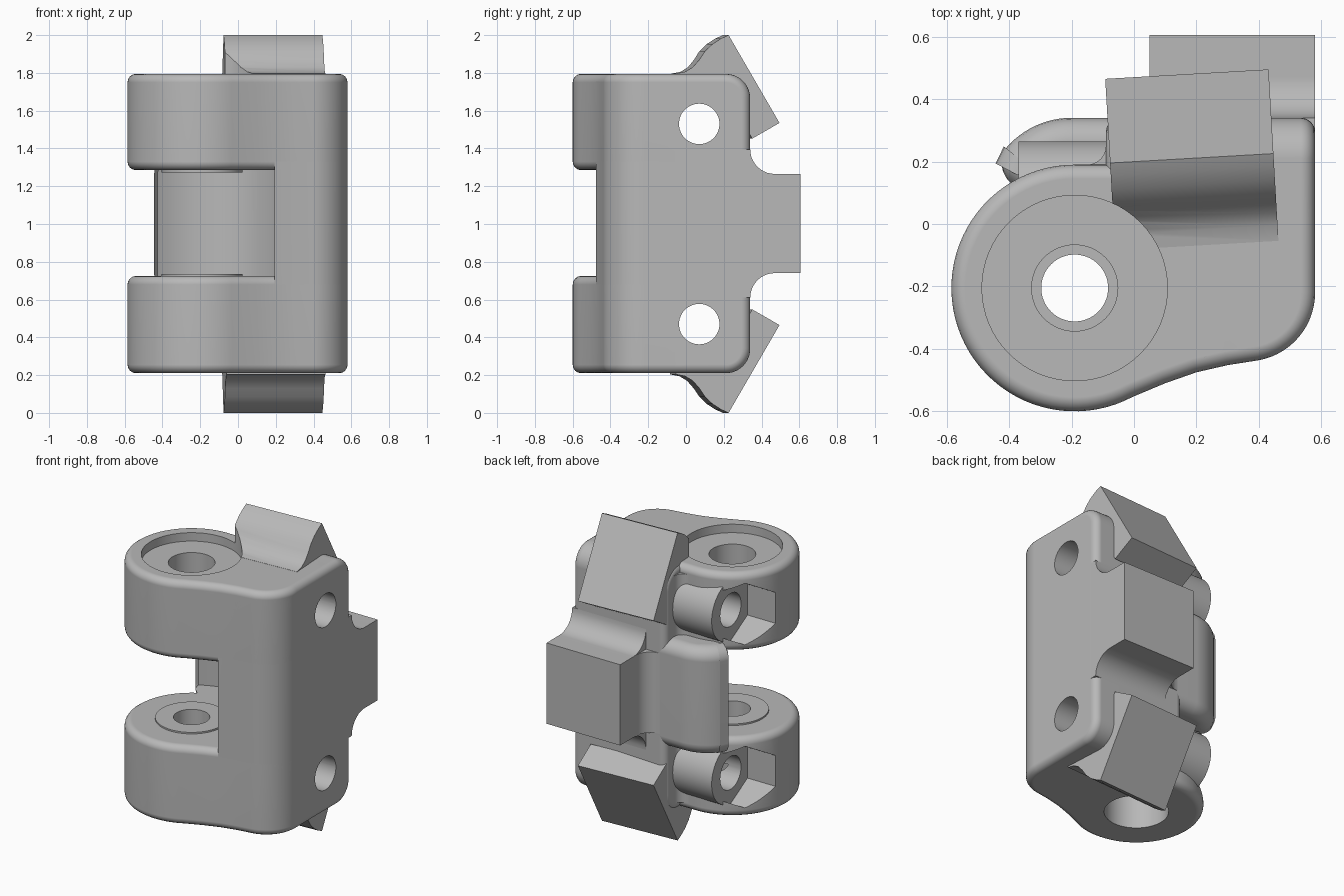
import bpy, bmesh, math
from mathutils import Matrix, Vector

if "Cube" in bpy.data.objects:
    bpy.data.objects.remove(bpy.data.objects["Cube"])

gray = bpy.data.materials.new("plain gray")
gray.use_nodes = True
COLOR = (0.48, 0.48, 0.48, 1)
gray.diffuse_color = COLOR
gray.node_tree.nodes["Principled BSDF"].inputs["Base Color"].default_value = COLOR

HX, HY, R = -0.19, -0.205, 0.395     # hinge axis and knuckle radius
BY, BZ = 0.07, 1.53                  # upper bolt axis
BOT, TOP, GAP_LO, GAP_HI = 0.21, 1.795, 0.725, 1.285


def arc(cx, cy, r, a0, a1, n):
    step = math.radians(a1 - a0) / n
    return [(cx + r * math.cos(math.radians(a0) + i * step),
             cy + r * math.sin(math.radians(a0) + i * step)) for i in range(n + 1)]


def circle(cx, cy, r, n=64):
    return arc(cx, cy, r, 0, 360, n)[:-1]


def flip(pts):
    """Mirror a (y, z) profile top to bottom."""
    return [(y, 2 - z) for y, z in pts]


def prism(name, pts, axis, lo, hi):
    """Extrude an (x, y) profile along z, or a (y, z) profile along x."""
    bm = bmesh.new()
    vec = (lambda a, b: (a, b, lo)) if axis == "z" else (lambda a, b: (lo, a, b))
    face = bm.faces.new([bm.verts.new(vec(a, b)) for a, b in pts])
    ext = bmesh.ops.extrude_face_region(bm, geom=[face])
    verts = [g for g in ext["geom"] if isinstance(g, bmesh.types.BMVert)]
    shift = Vector((0, 0, hi - lo)) if axis == "z" else Vector((hi - lo, 0, 0))
    bmesh.ops.translate(bm, verts=verts, vec=shift)
    bmesh.ops.recalc_face_normals(bm, faces=bm.faces)
    me = bpy.data.meshes.new(name)
    bm.to_mesh(me)
    bm.free()
    me.materials.append(gray)
    ob = bpy.data.objects.new(name, me)
    bpy.context.collection.objects.link(ob)
    return ob


def finish(ob, cutters=(), bevel=0.0, segments=4):
    """Round the edges, cut the holes, then smooth the curved faces."""
    bpy.ops.object.select_all(action="DESELECT")
    bpy.context.view_layer.objects.active = ob
    ob.select_set(True)
    if bevel:
        m = ob.modifiers.new("round", "BEVEL")
        m.width, m.segments = bevel, segments
        m.limit_method, m.angle_limit = "ANGLE", math.radians(35)
        m.use_clamp_overlap = False
        bpy.ops.object.modifier_apply(modifier=m.name)
    for c in cutters:
        m = ob.modifiers.new("cut", "BOOLEAN")
        m.operation, m.solver, m.object = "DIFFERENCE", "EXACT", c
        bpy.ops.object.modifier_apply(modifier=m.name)
    bpy.ops.object.shade_smooth_by_angle(angle=math.radians(30))
    m = ob.modifiers.new("normals", "WEIGHTED_NORMAL")
    m.keep_sharp = True


# Cutters
def hinge_cut(name, r, lo, hi):
    return prism(name, circle(HX, HY, r), "z", lo, hi)


gap = hinge_cut("gap_cutter", 0.47, GAP_LO, GAP_HI)
column_cut = hinge_cut("column_cutter", 0.47, -0.2, 2.2)
recess = hinge_cut("recess_cutter", 0.297, 1.74, 2.3)
upper_hole = hinge_cut("upper_hole_cutter", 0.138, 1.0, 1.77)
lower_hole = hinge_cut("lower_hole_cutter", 0.107, 0.3, 1.0)
lower_recess = hinge_cut("lower_recess_cutter", 0.19, -0.2, 0.46)
bolts, hexes = [], []
for z in (BZ, 2 - BZ):
    bolts.append(prism("bolt_cutter", circle(BY, z, 0.107, 48), "x", -1, 1))
    hexes.append(prism("hex_cutter", arc(BY, z, 0.2, 30, 330, 5), "x", -1, -0.37))
cutters = [gap, column_cut, recess, upper_hole, lower_hole, lower_recess] + bolts + hexes
upper_cuts = [recess, upper_hole, bolts[0]]
lower_cuts = [lower_recess, lower_hole, bolts[1]]

# Knuckle outline: round hinge end, sweeping front, rounded right corner
outline = (arc(HX, HY, R, 90, 298, 48)
           + [(0.1, -0.51), (0.2, -0.475), (0.3, -0.452)]
           + arc(0.36, -0.22, 0.22, -80, 0, 14)
           + [(0.58, 0.19)])

finish(prism("upper_knuckle", outline, "z", GAP_HI, TOP), upper_cuts + hexes[:1], 0.045)
finish(prism("lower_knuckle", outline, "z", BOT, GAP_LO), lower_cuts + hexes[1:], 0.045)
finish(prism("front_column", outline, "z", BOT, TOP), [column_cut] + bolts, 0.045)

# Rear spine with rounded top and bottom corners
c = 0.13
spine = ([(-0.1, BOT)] + arc(0.34 - c, BOT + c, c, -90, 0, 10)
         + arc(0.34 - c, TOP - c, c, 0, 90, 10) + [(-0.1, TOP)])
finish(prism("rear_spine", spine, "x", -0.09, 0.58),
       [gap, recess, lower_recess] + bolts, 0.045)

# Fillet between the knuckles and the spine
f = 0.06
corner = [(-0.07, 0.17), (-0.07, 0.19 + f)] + arc(-0.09 - f, 0.19 + f, f, 0, -90, 6) \
    + [(-0.09 - f, 0.17)]
finish(prism("spine_fillet", corner, "z", BOT + 0.05, TOP - 0.05), [gap] + bolts)

# Curved guard behind the gap
guard = ([(0.1, 0.0), (0.1, 0.34)] + arc(-0.2, 0.064, 0.276, 90, 156, 16)
         + [(-0.3, 0.05)])
finish(prism("gap_guard", guard, "z", 0.65, 1.35), [gap] + bolts, 0.08, 5)

# Bolt bosses and thin washers facing the gap
for side, z, cuts in (("upper", BZ, upper_cuts), ("lower", 2 - BZ, lower_cuts)):
    finish(prism(side + "_bolt_boss", circle(BY, z, 0.195), "x", -0.37, 0.0), cuts)
finish(prism("upper_washer", circle(HX, HY, 0.215), "z", 1.273, 1.3), [upper_hole])
finish(prism("lower_washer", circle(HX, HY, 0.215), "z", 0.71, 0.735), [lower_hole])

# Middle tooth, filleted into the spine above, below and on its left
q = 0.13
half = [(0.25, 1.265 + q)] + arc(0.34 + q, 1.265 + q, q, 180, 270, 10) + [(0.605, 1.265)]
low = [(y, 2.005 - z) for y, z in reversed(half)]
finish(prism("middle_tooth", half + low, "x", 0.05, 0.58))
s = 0.1
side = [(0.07, 0.3), (0.07, 0.34 + s)] + arc(0.05 - s, 0.34 + s, s, 0, -90, 8) \
    + [(0.05 - s, 0.3)]
finish(prism("middle_tooth_fillet", side, "z", 0.74, 1.265))

# Slanted teeth, turned slightly about the vertical
tooth = [(0.21, 2.0), (0.48, 1.535), (0.335, 1.452), (0.2, 1.7), (-0.07, 1.75),
         (-0.07, 1.796), (-0.02, 1.806), (0.02, 1.83), (0.055, 1.87),
         (0.085, 1.915), (0.125, 1.953), (0.17, 1.982)]
pivot = Matrix.Translation((0.17, 0.47, 0))
turn = pivot @ Matrix.Rotation(math.radians(3.3), 4, "Z") @ pivot.inverted()
for name, pts, cuts in (("upper_tooth", tooth, [recess]), ("lower_tooth", flip(tooth), [])):
    ob = prism(name, pts, "x", -0.092, 0.432)
    ob.data.transform(turn)
    finish(ob, cuts)

for ob in cutters:
    bpy.data.objects.remove(ob)
